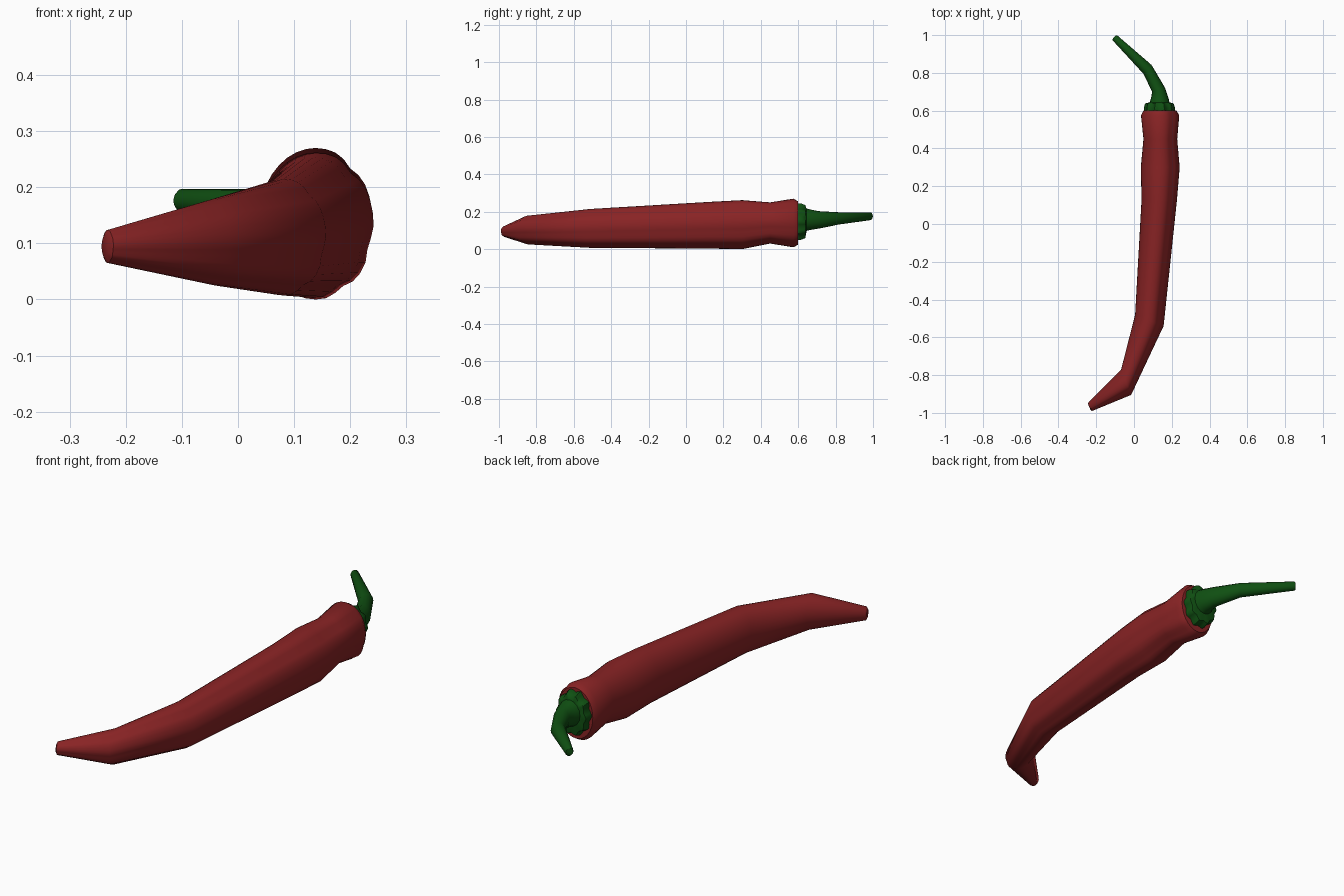
import bpy, bmesh
from math import sin, cos, pi, radians, exp
from mathutils import Vector

if "Cube" in bpy.data.objects:
    bpy.data.objects.remove(bpy.data.objects["Cube"], do_unlink=True)


def material(name, rgb):
    m = bpy.data.materials.new(name)
    m.use_nodes = True
    m.diffuse_color = (*rgb, 1)
    m.node_tree.nodes["Principled BSDF"].inputs["Base Color"].default_value = (*rgb, 1)
    return m


red = material("pepper red", (0.25, 0.017, 0.018))
green = material("stalk green", (0.005, 0.08, 0.006))


def loft(name, rings, sides, mat, shape):
    """Skin rings given as left xy, right xy, bottom z, top z; shape(angle, ring) scales the radius."""
    bm = bmesh.new()
    loops = []
    for i, (xl, yl, xr, yr, low, high) in enumerate(rings):
        centre = Vector(((xl + xr) / 2, (yl + yr) / 2, (low + high) / 2))
        across = Vector(((xr - xl) / 2, (yr - yl) / 2, 0))
        up = Vector((0, 0, (high - low) / 2))
        loop = []
        for k in range(sides):
            a = 2 * pi * k / sides
            loop.append(bm.verts.new(centre + (across * cos(a) + up * sin(a)) * shape(a, i)))
        loops.append(loop)
    for a, b in zip(loops, loops[1:]):
        for k in range(sides):
            n = (k + 1) % sides
            bm.faces.new((a[k], a[n], b[n], b[k]))
    bm.faces.new(loops[0])
    bm.faces.new(loops[-1])
    bmesh.ops.recalc_face_normals(bm, faces=bm.faces)
    mesh = bpy.data.meshes.new(name)
    bm.to_mesh(mesh)
    bm.free()
    mesh.materials.append(mat)
    ob = bpy.data.objects.new(name, mesh)
    bpy.context.collection.objects.link(ob)
    bpy.ops.object.select_all(action="DESELECT")
    ob.select_set(True)
    bpy.context.view_layer.objects.active = ob
    bpy.ops.object.shade_smooth_by_angle(angle=radians(50))
    return ob


# Pepper body, with shallow lengthwise grooves on one flank
def grooves(a, i):
    depth = 0.0 if i < 2 else 0.06
    dip = 0
    for g in (50, -17, -62):
        d = (a - radians(g) + pi) % (2 * pi) - pi
        dip += exp(-(d / 0.17) ** 2)
    return 1 - depth * dip


body = [
    (0.08, 0.60, 0.20, 0.60, 0.06, 0.22),
    (0.05, 0.60, 0.225, 0.60, 0.025, 0.255),
    (0.037, 0.575, 0.24, 0.575, 0.01, 0.27),
    (0.050, 0.45, 0.229, 0.45, 0.03, 0.25),
    (0.036, 0.30, 0.242, 0.30, 0.0, 0.262),
    (0.040, 0.13, 0.228, 0.13, 0.003, 0.253),
    (0.006, -0.48, 0.157, -0.54, 0.007, 0.215),
    (-0.068, -0.77, -0.015, -0.905, 0.025, 0.18),
    (-0.242, -0.945, -0.222, -0.99, 0.065, 0.124),
    (-0.243, -0.955, -0.230, -0.985, 0.075, 0.114),
]
loft("pepper_body", body, 36, red, grooves)

# Calyx, a star of ten teeth pressed onto the shoulder
calyx = [
    (0.055, 0.59, 0.215, 0.59, 0.045, 0.25),
    (0.053, 0.615, 0.217, 0.615, 0.045, 0.25),
    (0.058, 0.638, 0.210, 0.638, 0.055, 0.24),
    (0.085, 0.645, 0.185, 0.645, 0.098, 0.215),
]
loft("calyx", calyx, 40, green,
     lambda a, i: 1 - (0.13 if i < 3 else 0) * (0.5 - 0.5 * cos(10 * a)))

# Bent stalk
stalk = [
    (0.080, 0.635, 0.190, 0.635, 0.095, 0.22),
    (0.090, 0.665, 0.183, 0.665, 0.103, 0.212),
    (0.096, 0.70, 0.165, 0.72, 0.110, 0.203),
    (0.050, 0.795, 0.093, 0.842, 0.132, 0.197),
    (-0.113, 0.972, -0.088, 0.998, 0.155, 0.197),
    (-0.115, 0.978, -0.095, 0.999, 0.160, 0.192),
]
loft("stalk", stalk, 16, green, lambda a, i: 1)
